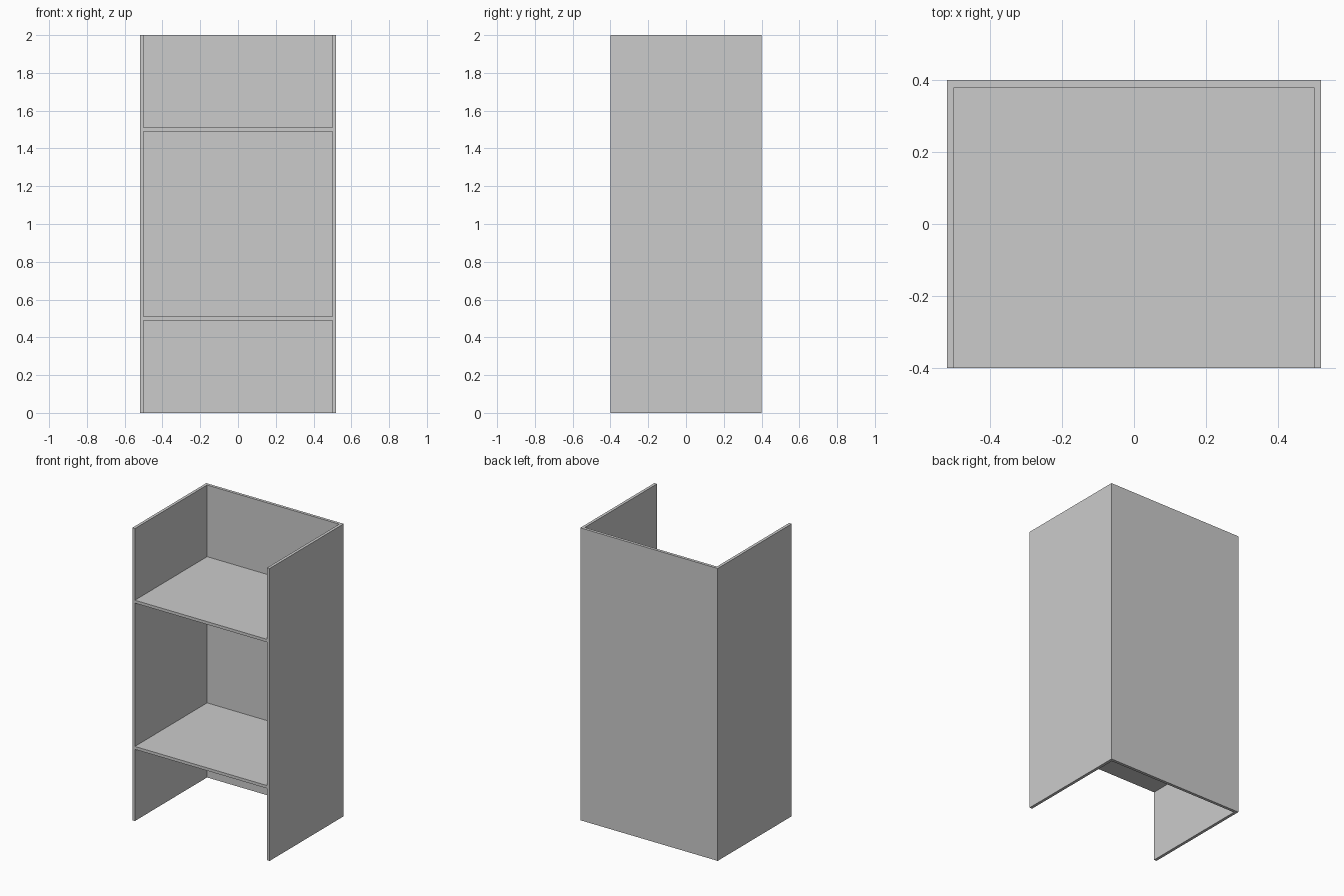
import bpy

if "Cube" in bpy.data.objects:
    bpy.data.objects.remove(bpy.data.objects["Cube"])

T = 0.02                    # board thickness
INNER, DEPTH, HEIGHT = 1.0, 0.8, 2.0


def board(name, center, size):
    """Add a flat board as a scaled cube with the size baked in."""
    bpy.ops.mesh.primitive_cube_add(size=1, location=center)
    ob = bpy.context.object
    ob.name = ob.data.name = name
    for v in ob.data.vertices:
        v.co = [c * s for c, s in zip(v.co, size)]
    return ob


# Side panels, full height and depth
for name, s in (("left_side_panel", -1), ("right_side_panel", 1)):
    board(name, (s * (INNER + T) / 2, 0, HEIGHT / 2), (T, DEPTH, HEIGHT))

# Back panel, fitted between the sides
board("back_panel", (0, (DEPTH - T) / 2, HEIGHT / 2), (INNER, T, HEIGHT))

# Shelves, flush with the front edges and meeting the back panel
for name, z in (("lower_shelf", 0.5), ("upper_shelf", 1.5)):
    board(name, (0, -T / 2, z), (INNER, DEPTH - T, T))
